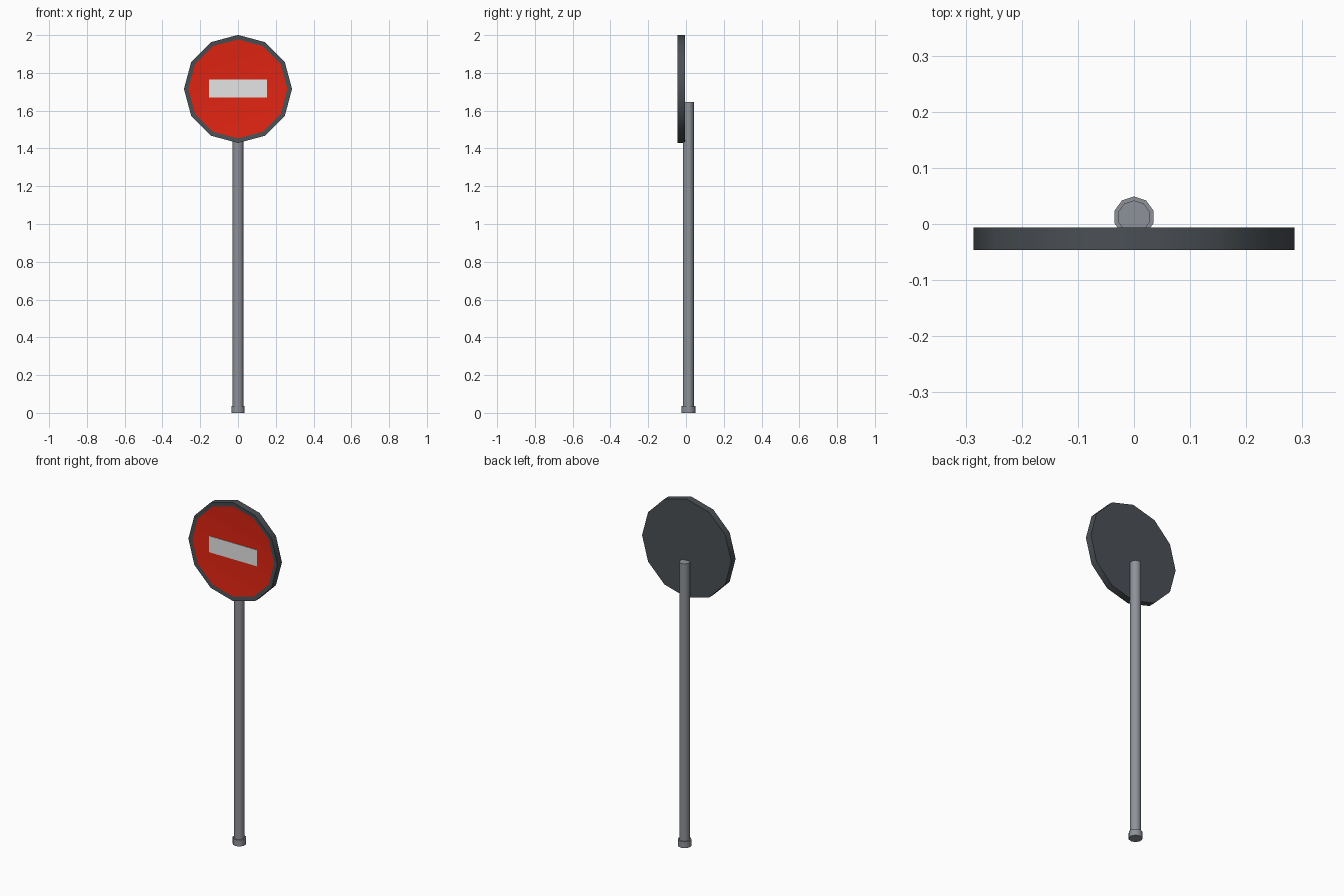
import bpy, bmesh, math

if "Cube" in bpy.data.objects:
    bpy.data.objects.remove(bpy.data.objects["Cube"])


def material(name, rgb):
    m = bpy.data.materials.new(name)
    m.diffuse_color = (*rgb, 1)
    m.use_nodes = True
    m.node_tree.nodes["Principled BSDF"].inputs["Base Color"].default_value = m.diffuse_color
    return m


RED = material("sign red", (0.76, 0.018, 0.006))
WHITE = material("bar white", (0.78, 0.78, 0.78))
DARK = material("dark grey rim", (0.07, 0.08, 0.09))
STEEL = material("pole grey", (0.27, 0.285, 0.315))


def finish(name, bm, mats, smooth=True):
    bmesh.ops.recalc_face_normals(bm, faces=bm.faces)
    me = bpy.data.meshes.new(name)
    bm.to_mesh(me)
    bm.free()
    for m in mats:
        me.materials.append(m)
    ob = bpy.data.objects.new(name, me)
    bpy.context.collection.objects.link(ob)
    if smooth:
        bpy.ops.object.select_all(action='DESELECT')
        ob.select_set(True)
        bpy.context.view_layer.objects.active = ob
        bpy.ops.object.shade_smooth_by_angle(angle=math.radians(40))
    return ob


def prism(sides, radius, place, depth):
    """Closed prism: place(u, v, t) maps circle coordinates and depth to space."""
    bm = bmesh.new()
    ring = []
    for i in range(sides):
        a = math.pi / 2 + 2 * math.pi * i / sides
        ring.append(bm.verts.new(place(radius * math.cos(a), radius * math.sin(a), 0)))
    face = bm.faces.new(ring)
    out = bmesh.ops.extrude_face_region(bm, geom=[face], use_keep_orig=True)
    shift = place(0, 0, depth)
    base = place(0, 0, 0)
    for v in out["geom"]:
        if isinstance(v, bmesh.types.BMVert):
            v.co.x += shift[0] - base[0]
            v.co.y += shift[1] - base[1]
            v.co.z += shift[2] - base[2]
    return bm


# Pole and its foot collar: ten-sided upright prisms
POLE_Y = 0.0125
for name, r, h in (("pole", 0.0295, 1.645), ("foot_collar", 0.0365, 0.037)):
    bm = prism(10, r, lambda u, v, t: (u, POLE_Y + v, t), h)
    finish(name, bm, [STEEL])

# Sign disc: twelve-sided plate with an inset red face on the front
CZ, R, FRONT, BACK = 1.715, 0.286, -0.046, -0.006
bm = prism(12, R, lambda u, v, t: (u, FRONT + t, CZ + v), BACK - FRONT)
bmesh.ops.recalc_face_normals(bm, faces=bm.faces)
front = min(bm.faces, key=lambda f: f.calc_center_median().y)
bmesh.ops.inset_region(bm, faces=[front], thickness=0.024, depth=-0.003)
front.material_index = 1
finish("sign_disc", bm, [DARK, RED])

# White bar: thin plate on the red face
bm = bmesh.new()
bmesh.ops.create_cube(bm, size=1)
bmesh.ops.scale(bm, vec=(0.306, 0.003, 0.094), verts=bm.verts)
bmesh.ops.translate(bm, vec=(0, FRONT + 0.002, 1.718), verts=bm.verts)
finish("white_bar", bm, [WHITE], smooth=False)
